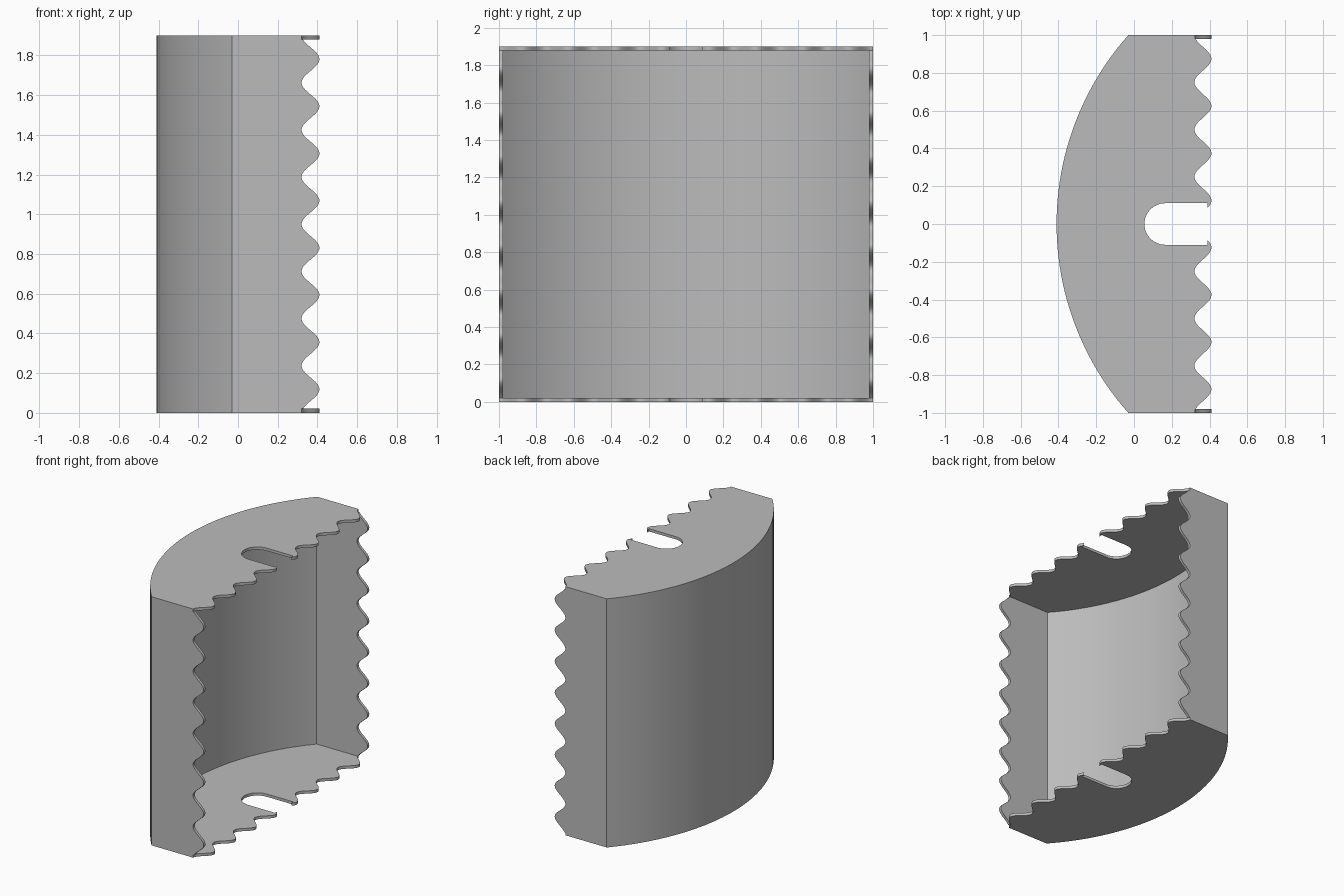
import bpy, bmesh
from math import sin, cos, asin, pi, sqrt, radians
from mathutils import Vector

cube = bpy.data.objects.get("Cube")
if cube:
    bpy.data.objects.remove(cube, do_unlink=True)

HEIGHT, WALL = 1.9, 0.021          # overall height, sheet thickness
RADIUS, CENTRE = 1.506, 1.096      # curved face: radius and centre on x
CORNER = CENTRE - sqrt(RADIUS ** 2 - 1)
SLOT_HALF, SLOT_END, SLOT_MOUTH = 0.11, 0.165, 0.39
TEETH = 8

grey = bpy.data.materials.new("plain grey")
grey.use_nodes = True
colour = (0.5, 0.5, 0.5, 1)
grey.diffuse_color = colour
grey.node_tree.nodes["Principled BSDF"].inputs["Base Color"].default_value = colour


def prism(name, points, depth):
    """Extrude a closed 3D outline along a vector."""
    bm = bmesh.new()
    face = bm.faces.new([bm.verts.new(p) for p in points])
    extruded = bmesh.ops.extrude_face_region(bm, geom=[face])["geom"]
    bmesh.ops.translate(bm, vec=Vector(depth),
                        verts=[v for v in extruded if isinstance(v, bmesh.types.BMVert)])
    bmesh.ops.recalc_face_normals(bm, faces=bm.faces)
    mesh = bpy.data.meshes.new(name)
    bm.to_mesh(mesh)
    bm.free()
    mesh.materials.append(grey)
    obj = bpy.data.objects.new(name, mesh)
    bpy.context.collection.objects.link(obj)
    bpy.ops.object.select_all(action="DESELECT")
    obj.select_set(True)
    bpy.context.view_layer.objects.active = obj
    bpy.ops.object.shade_smooth_by_angle(angle=radians(30))


def wave(start, end, length, steps):
    """Wavy edge as (x, distance) pairs, with a trough at each end of the length."""
    result = []
    for i in range(steps + 1):
        d = start + (end - start) * i / steps
        result.append((0.365 - 0.045 * cos(2 * pi * TEETH * d / length), d))
    return result


def arc(radius, half_width, steps=48):
    """Curved face from +y to -y."""
    a = asin(half_width / radius)
    return [(CENTRE - radius * cos(a - 2 * a * i / steps),
             radius * sin(a - 2 * a * i / steps)) for i in range(steps + 1)]


# End plates: curved back, wavy front edge, round-ended slot
tip = 0.0862
lower = [(x, d - 1) for x, d in wave(0, 1 - tip, 2, 88)]
upper = [(x, -y) for x, y in reversed(lower)]
slot = [(SLOT_MOUTH, -SLOT_HALF)]
for i in range(25):
    a = pi * i / 24
    slot.append((SLOT_END - SLOT_HALF * sin(a), -SLOT_HALF * cos(a)))
slot.append((SLOT_MOUTH, SLOT_HALF))
plate = arc(RADIUS, 1)[:-1] + [(CORNER, -1)] + lower + slot + upper
for name, z in (("bottom_plate", 0), ("top_plate", HEIGHT - WALL)):
    prism(name, [(x, y, z) for x, y in plate], (0, 0, WALL))

# Curved wall between the plates
inner_height = HEIGHT - 2 * WALL
section = arc(RADIUS, 1) + arc(RADIUS - WALL, 1 - WALL)[::-1]
prism("curved_wall", [(x, y, WALL) for x, y in section], (0, 0, inner_height))

# Flat side walls with wavy free edges
edge = wave(WALL, HEIGHT - WALL, HEIGHT, 192)
side = [(CORNER, WALL)] + edge + [(CORNER, HEIGHT - WALL)]
for name, y in (("front_wall", -1), ("back_wall", 1 - WALL)):
    prism(name, [(x, y, z) for x, z in side], (0, WALL, 0))
